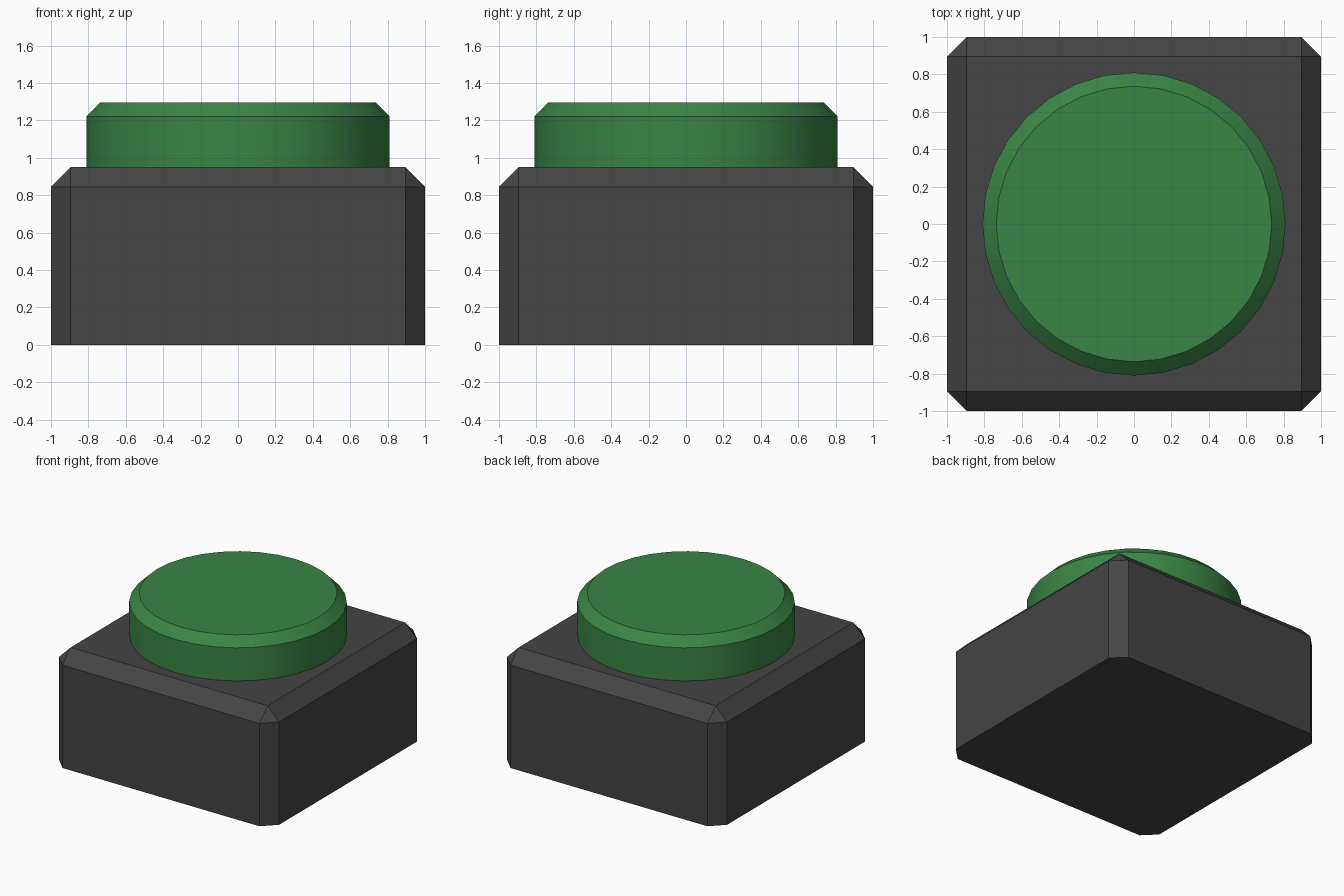
import bpy
import bmesh
from mathutils import Matrix

if "Cube" in bpy.data.objects:
    bpy.data.objects.remove(bpy.data.objects["Cube"])


def material(name, rgb):
    mat = bpy.data.materials.new(name)
    mat.diffuse_color = (*rgb, 1)
    mat.use_nodes = True
    mat.node_tree.nodes["Principled BSDF"].inputs["Base Color"].default_value = mat.diffuse_color
    return mat


def add_object(name, bm, mat):
    mesh = bpy.data.meshes.new(name)
    bmesh.ops.recalc_face_normals(bm, faces=bm.faces)
    bm.to_mesh(mesh)
    bm.free()
    obj = bpy.data.objects.new(name, mesh)
    bpy.context.collection.objects.link(obj)
    mesh.materials.append(mat)
    return obj


def chamfer(bm, edges, width):
    bmesh.ops.bevel(bm, geom=edges, offset=width, offset_type='OFFSET',
                    segments=1, profile=0.5, affect='EDGES')


charcoal = material("charcoal", (0.058, 0.058, 0.058))
green = material("green", (0.042, 0.235, 0.058))

BASE_TOP = 0.95
CAP_TOP = 1.295

# Base block: every edge chamfered except those on the ground
bm = bmesh.new()
bmesh.ops.create_cube(bm, size=1, matrix=Matrix.Translation((0, 0, BASE_TOP / 2))
                      @ Matrix.Diagonal((2, 2, BASE_TOP, 1)))
chamfer(bm, [e for e in bm.edges if max(v.co.z for v in e.verts) > 0.5], 0.105)
add_object("base", bm, charcoal)

# Round push button with a chamfered rim
bm = bmesh.new()
height = CAP_TOP - BASE_TOP
bmesh.ops.create_cone(bm, cap_ends=True, segments=32, radius1=0.81, radius2=0.81,
                      depth=height,
                      matrix=Matrix.Translation((0, 0, BASE_TOP + height / 2)))
chamfer(bm, [e for e in bm.edges if all(v.co.z > CAP_TOP - 0.01 for v in e.verts)], 0.073)
button = add_object("button", bm, green)

# Smooth the round wall, keep the rim edges sharp
bpy.context.view_layer.objects.active = button
button.select_set(True)
bpy.ops.object.shade_smooth_by_angle(angle=0.52)
